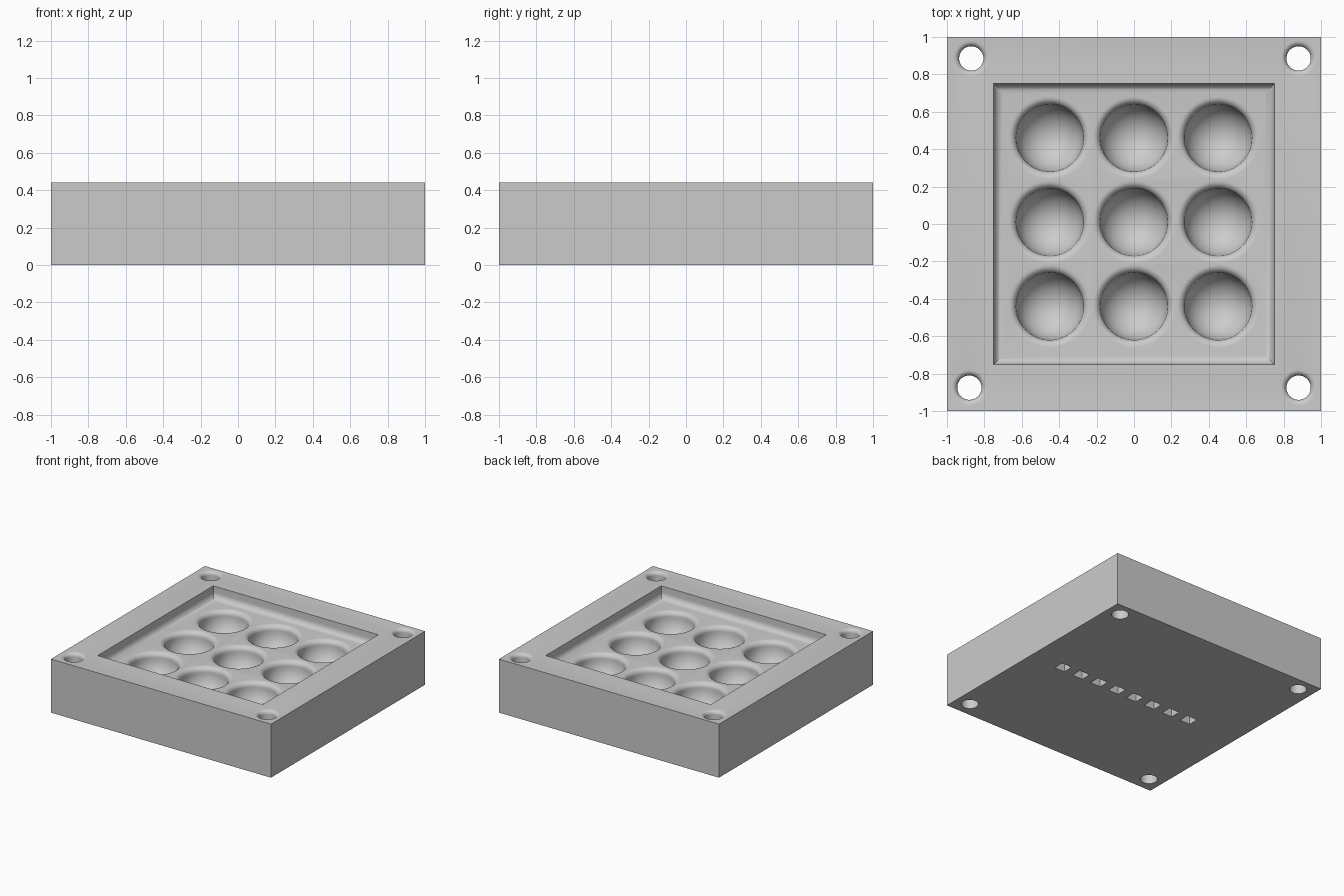
import bpy
import bmesh
from math import sin, cos, pi, radians
from mathutils import Matrix, Vector

HEIGHT = 0.44
FLOOR = 0.34

cube = bpy.data.objects.get("Cube")
if cube:
    bpy.data.objects.remove(cube, do_unlink=True)

grey = bpy.data.materials.new("light_grey")
grey.use_nodes = True
colour = (0.6, 0.6, 0.6, 1)
grey.diffuse_color = colour
grey.node_tree.nodes["Principled BSDF"].inputs["Base Color"].default_value = colour


def add_box(bm, low, high):
    """Add an axis-aligned box and return its vertices."""
    low, high = Vector(low), Vector(high)
    matrix = Matrix.Translation((low + high) / 2) @ Matrix.Diagonal((*(high - low), 1))
    return bmesh.ops.create_cube(bm, size=1, matrix=matrix)["verts"]


def arc(r, z, radius, start, end, steps):
    """Points of an arc in the (radius, height) plane, angles in degrees."""
    angles = [radians(start + (end - start) * i / steps) for i in range(steps + 1)]
    return [(r + radius * cos(a), z + radius * sin(a)) for a in angles]


def add_lathe(bm, profile, x, y):
    """Revolve a profile that starts and ends on the vertical axis."""
    verts = [bm.verts.new((x + r, y, z)) for r, z in profile]
    edges = [bm.edges.new(pair) for pair in zip(verts, verts[1:])]
    spun = bmesh.ops.spin(bm, geom=verts + edges, cent=(x, y, 0), axis=(0, 0, 1),
                          angle=2 * pi, steps=64)
    bmesh.ops.remove_doubles(bm, verts=bm.verts, dist=1e-5)


def make_object(name, bm):
    bmesh.ops.recalc_face_normals(bm, faces=bm.faces)
    mesh = bpy.data.meshes.new(name)
    bm.to_mesh(mesh)
    bm.free()
    obj = bpy.data.objects.new(name, mesh)
    bpy.context.collection.objects.link(obj)
    return obj


def cut(target, cutter):
    """Subtract the cutter, then remove it."""
    cutter.hide_render = True
    mod = target.modifiers.new("cut", "BOOLEAN")
    mod.operation = "DIFFERENCE"
    mod.solver = "EXACT"
    mod.object = cutter
    bpy.ops.object.select_all(action="DESELECT")
    bpy.context.view_layer.objects.active = target
    target.select_set(True)
    bpy.ops.object.modifier_apply(modifier=mod.name)
    bpy.data.objects.remove(cutter, do_unlink=True)


# Square block
bm = bmesh.new()
add_box(bm, (-1, -1, 0), (1, 1, HEIGHT))
block = make_object("block", bm)
block.data.materials.append(grey)

# Square pocket with a rounded, mitred foot
bm = bmesh.new()
add_box(bm, (-0.75, -0.75, FLOOR), (0.75, 0.75, HEIGHT + 0.1))
foot = [e for e in bm.edges if all(v.co.z < FLOOR + 0.01 for v in e.verts)]
bmesh.ops.bevel(bm, geom=foot, offset=0.05, segments=8, profile=0.5, affect="EDGES")
cut(block, make_object("pocket_cutter", bm))

# Corner through holes with a rounded upper rim
bm = bmesh.new()
hole, rim = 0.065, 0.03
hole_profile = ([(0, HEIGHT + 0.1), (hole + rim, HEIGHT + 0.1)]
                + arc(hole + rim, HEIGHT - rim, rim, 90, 180, 8)
                + [(hole, -0.1), (0, -0.1)])
for x, y in [(-0.87, 0.885), (0.88, 0.885), (-0.88, -0.875), (0.88, -0.875)]:
    add_lathe(bm, hole_profile, x, y)
cut(block, make_object("hole_cutter", bm))

# Three by three round bowls with a rounded rim
bm = bmesh.new()
bowl, rim = 0.18, 0.04
bowl_profile = ([(0, FLOOR + 0.05), (bowl + rim, FLOOR + 0.05)]
                + arc(bowl + rim, FLOOR - rim, rim, 90, 180, 8)
                + arc(0, FLOOR - rim, bowl, 0, -90, 16)[1:])
for column in (-1, 0, 1):
    for row in (-1, 0, 1):
        add_lathe(bm, bowl_profile, column * 0.45, row * 0.45 + 0.01)
cut(block, make_object("bowl_cutter", bm))

# Row of small square sockets underneath
bm = bmesh.new()
for i in range(8):
    x = 0.08 + (i - 3.5) * 0.176
    add_box(bm, (x - 0.047, -0.043, -0.1), (x + 0.047, 0.043, 0.08))
cut(block, make_object("socket_cutter", bm))

bpy.ops.object.shade_smooth_by_angle(angle=radians(30))
